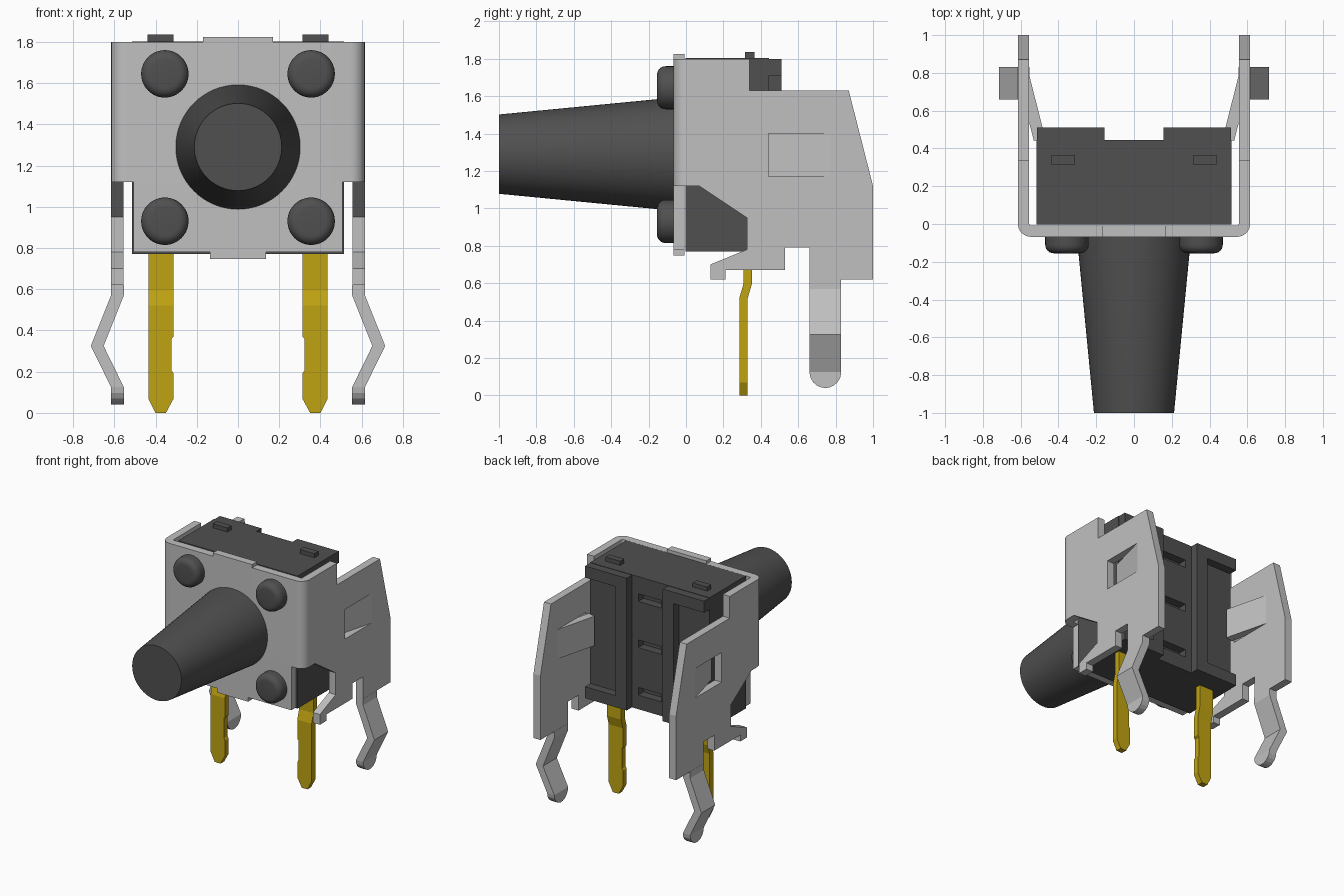
import bpy, bmesh, math

cube = bpy.data.objects.get("Cube")
if cube:
    bpy.data.objects.remove(cube, do_unlink=True)


def material(name, rgb):
    m = bpy.data.materials.new(name)
    m.use_nodes = True
    m.diffuse_color = (*rgb, 1)
    m.node_tree.nodes["Principled BSDF"].inputs["Base Color"].default_value = (*rgb, 1)
    return m


STEEL = material("light grey metal", (0.53, 0.53, 0.53))
PLASTIC = material("dark grey plastic", (0.08, 0.08, 0.08))
GOLD = material("gold", (0.53, 0.37, 0.006))


def finish(bm, name, mat, mirror=False, smooth=False):
    bmesh.ops.recalc_face_normals(bm, faces=bm.faces)
    me = bpy.data.meshes.new(name)
    bm.to_mesh(me)
    bm.free()
    me.materials.append(mat)
    ob = bpy.data.objects.new(name, me)
    bpy.context.collection.objects.link(ob)
    if mirror:
        ob.modifiers.new("mirror", "MIRROR").use_axis[0] = True
    if smooth:
        bpy.ops.object.select_all(action="DESELECT")
        ob.select_set(True)
        bpy.context.view_layer.objects.active = ob
        bpy.ops.object.shade_smooth_by_angle(angle=math.radians(35))
    return ob


def prism(name, loops, axis, a, b, mat, **kw):
    """Extrude flat outline loops (first outer, rest holes) from a to b along an axis."""
    place = {"x": lambda u, v, w: (w, u, v), "y": lambda u, v, w: (u, w, v),
             "z": lambda u, v, w: (u, v, w)}[axis]
    bm = bmesh.new()
    edges = []
    for loop in loops:
        vs = [bm.verts.new(place(u, v, a)) for u, v in loop]
        edges += [bm.edges.new((vs[i - 1], vs[i])) for i in range(len(vs))]
    bmesh.ops.triangle_fill(bm, edges=edges, use_beauty=True)
    geom = bmesh.ops.extrude_face_region(bm, geom=bm.faces[:], use_keep_orig=True)["geom"]
    shift = place(0, 0, b - a)
    bmesh.ops.translate(bm, vec=shift, verts=[g for g in geom if isinstance(g, bmesh.types.BMVert)])
    return finish(bm, name, mat, **kw)


def loft(name, rings, mat, **kw):
    """Skin rectangular rings given as (x0, x1, y0, y1, z)."""
    bm = bmesh.new()
    rows = [[bm.verts.new(p) for p in ((x0, y0, z), (x1, y0, z), (x1, y1, z), (x0, y1, z))]
            for x0, x1, y0, y1, z in rings]
    for r, s in zip(rows, rows[1:]):
        for i in range(4):
            bm.faces.new((r[i - 1], r[i], s[i], s[i - 1]))
    bm.faces.new(rows[0])
    bm.faces.new(rows[-1])
    return finish(bm, name, mat, **kw)


def box(name, x0, x1, y0, y1, z0, z1, mat, **kw):
    return loft(name, [(x0, x1, y0, y1, z0), (x0, x1, y0, y1, z1)], mat, **kw)


def lathe(name, x, z, profile, mat, n=48):
    """Revolve (radius, y) points about a line parallel to y."""
    bm = bmesh.new()
    rows = [[bm.verts.new((x + r * math.cos(2 * math.pi * i / n), y,
                           z + r * math.sin(2 * math.pi * i / n))) for i in range(n)]
            for r, y in profile]
    for r, s in zip(rows, rows[1:]):
        for i in range(n):
            bm.faces.new((r[i - 1], r[i], s[i], s[i - 1]))
    bm.faces.new(rows[0])
    bm.faces.new(rows[-1])
    return finish(bm, name, mat, smooth=True)


def rect(u0, u1, v0, v1):
    return [(u0, v0), (u1, v0), (u1, v1), (u0, v1)]


# Plastic housing with slotted back
box("housing", -0.515, 0.515, -0.002, 0.38, 0.77, 1.803, PLASTIC)
slots = [rect(-0.10, 0.10, z - 0.03, z + 0.03) for z in (0.91, 1.28, 1.64)]
prism("housing_back", [rect(-0.515, 0.515, 0.77, 1.803)] + slots, "y", 0.38, 0.445, PLASTIC)
box("back_ribs", 0.155, 0.25, 0.44, 0.51, 0.77, 1.80, PLASTIC, mirror=True)
box("top_corner_blocks", 0.25, 0.513, 0.44, 0.51, 1.71, 1.80, PLASTIC, mirror=True)
box("bottom_corner_blocks", 0.25, 0.513, 0.44, 0.51, 0.77, 0.86, PLASTIC, mirror=True)
box("top_nubs", 0.312, 0.438, 0.315, 0.365, 1.79, 1.835, PLASTIC, mirror=True)

# Tapered push button
lathe("button", 0, 1.29, [(0.302, -0.03), (0.302, -0.07), (0.212, -1.0)], PLASTIC, 64)

# Rounded rivet heads
fillet = [(0.07 + 0.045 * math.cos(t), -0.11 - 0.045 * math.sin(t))
          for t in (i * math.pi / 12 for i in range(7))]
for sx, side in ((-1, "right"), (1, "left")):
    for z, level in ((0.93, "lower"), (1.645, "upper")):
        lathe(f"rivet_{level}_{side}", sx * 0.355, z, [(0.115, -0.05)] + fillet, PLASTIC)

# Front plate with its rounded bends
ang = [i * math.pi / 16 for i in range(9)]
outer = [(0.545 + 0.07 * math.sin(t), 0.002 - 0.07 * math.cos(t)) for t in ang]
inner = [(0.545 + 0.01 * math.sin(t), 0.002 - 0.01 * math.cos(t)) for t in reversed(ang)]
half = outer + inner
bend = half + [(-x, y) for x, y in reversed(half)]
prism("front_plate_upper", [bend], "z", 1.12, 1.80, STEEL, smooth=True)
box("front_plate_lower", -0.507, 0.507, -0.068, -0.008, 0.78, 1.12, STEEL)
box("front_top_tab", -0.17, 0.17, -0.068, -0.008, 1.80, 1.825, STEEL)
box("front_bottom_tab", -0.135, 0.135, -0.068, -0.008, 0.747, 0.78, STEEL)

# Side plates with window
side = [(0.002, 1.80), (0.34, 1.80), (0.34, 1.63), (0.87, 1.63), (1.0, 1.12), (1.0, 0.62),
        (0.66, 0.62), (0.66, 0.79), (0.53, 0.79), (0.53, 0.67), (0.21, 0.67), (0.21, 0.62),
        (0.13, 0.62), (0.13, 0.70), (0.325, 0.78), (0.325, 0.95), (0.07, 1.12), (0.002, 1.12)]
prism("side_plates", [side, rect(0.44, 0.77, 1.17, 1.40)], "x", 0.555, 0.615, STEEL, mirror=True)
prism("spring_tabs", [[(0.615, 0.77), (0.53, 0.44), (0.47, 0.455), (0.555, 0.79)]],
      "z", 1.17, 1.40, STEEL, mirror=True)

# Kinked mounting legs with rounded tips
legs = [(0.585, z, 0.085) for z in (0.62, 0.57)] + [(0.683, 0.325, 0.085), (0.585, 0.125, 0.085)]
legs += [(0.585, 0.125 - 0.085 * math.sin(t), 0.085 * math.cos(t))
         for t in (math.radians(a) for a in (20, 40, 60, 75, 86))]
loft("mounting_legs", [(x - 0.031, x + 0.031, 0.745 - h, 0.745 + h, z) for x, z, h in legs],
     STEEL, mirror=True)

# Gold contact pins
pins = [(0.35, 0.40, 0.285, 0.33, 0.0), (0.312, 0.435, 0.285, 0.33, 0.07),
        (0.312, 0.435, 0.285, 0.33, 0.19), (0.322, 0.435, 0.285, 0.33, 0.205),
        (0.322, 0.435, 0.285, 0.33, 0.36), (0.312, 0.435, 0.285, 0.33, 0.37),
        (0.312, 0.435, 0.285, 0.33, 0.52), (0.312, 0.435, 0.307, 0.352, 0.595),
        (0.312, 0.435, 0.307, 0.352, 0.78)]
loft("contact_pins", pins, GOLD, mirror=True)
